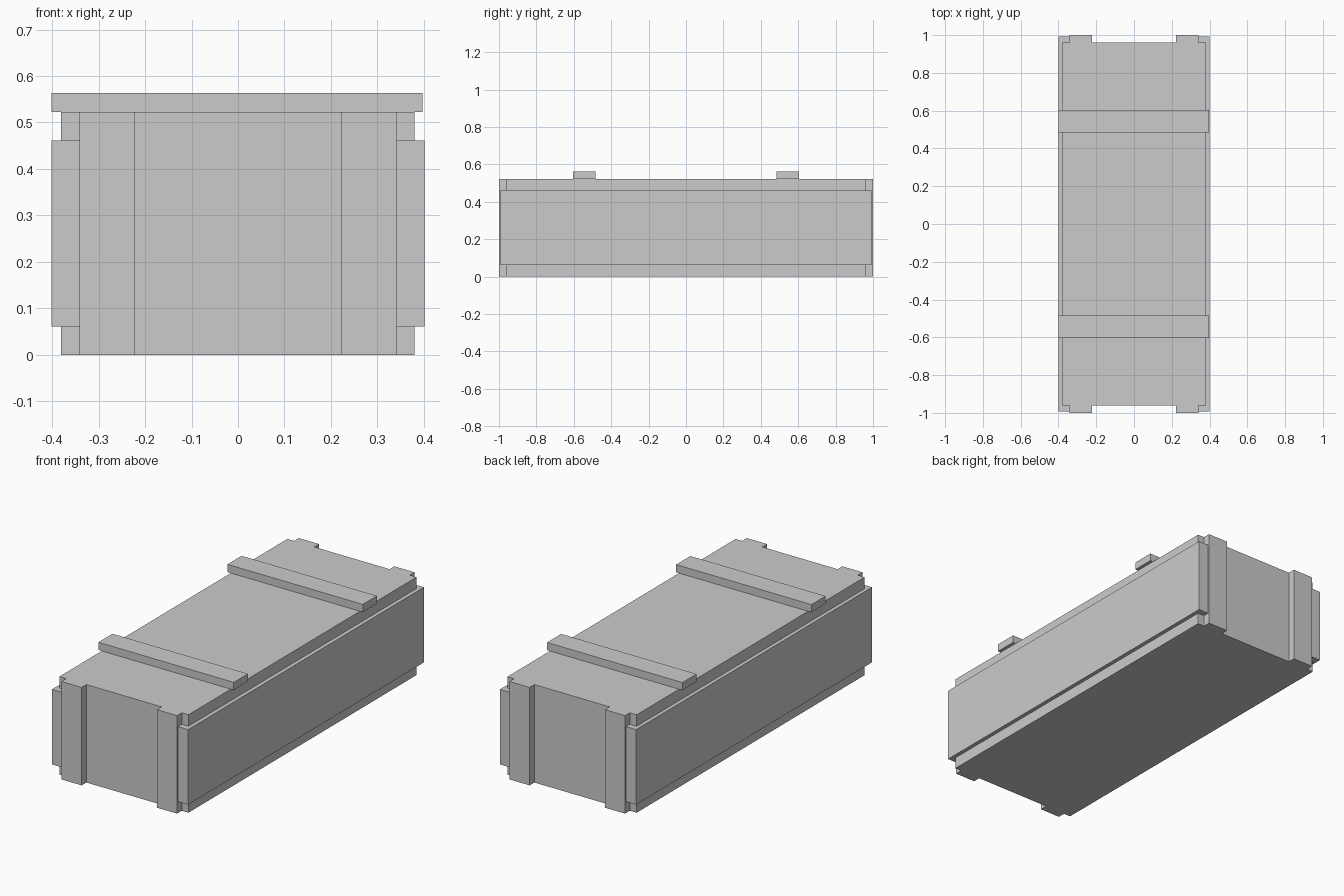
import bpy, bmesh
from mathutils import Vector

if "Cube" in bpy.data.objects:
    bpy.data.objects.remove(bpy.data.objects["Cube"])


def box(name, x, y, z):
    """Axis-aligned box from (min, max) ranges."""
    lo, hi = (Vector(c) for c in zip(x, y, z))
    bm = bmesh.new()
    bmesh.ops.create_cube(bm, size=1)
    bmesh.ops.scale(bm, vec=hi - lo, verts=bm.verts)
    mesh = bpy.data.meshes.new(name)
    bm.to_mesh(mesh)
    bm.free()
    obj = bpy.data.objects.new(name, mesh)
    obj.location = (lo + hi) / 2
    bpy.context.collection.objects.link(obj)
    return obj


def span(sign, a, b):
    """Range a..b mirrored to the given side."""
    return tuple(sorted((sign * a, sign * b)))


HEIGHT = 0.522

# Main crate body
box("crate_body", (-0.381, 0.38), (-0.96, 0.96), (0, HEIGHT))

for sx, side in ((-1, "left"), (1, "right")):
    # Thick side boards, reaching past the body ends
    box(f"{side}_side_board", span(sx, 0.341, 0.401), (-0.993, 0.993), (0.061, 0.461))
    # Upright battens on both ends
    for sy, end in ((-1, "front"), (1, "back")):
        box(f"{end}_{side}_batten", span(sx, 0.222, 0.341), span(sy, 0.96, 1.0), (0, HEIGHT))

# Cross battens on the lid
for sy, end in ((-1, "front"), (1, "back")):
    box(f"{end}_lid_batten", (-0.401, 0.397), span(sy, 0.484, 0.603), (HEIGHT, 0.563))
